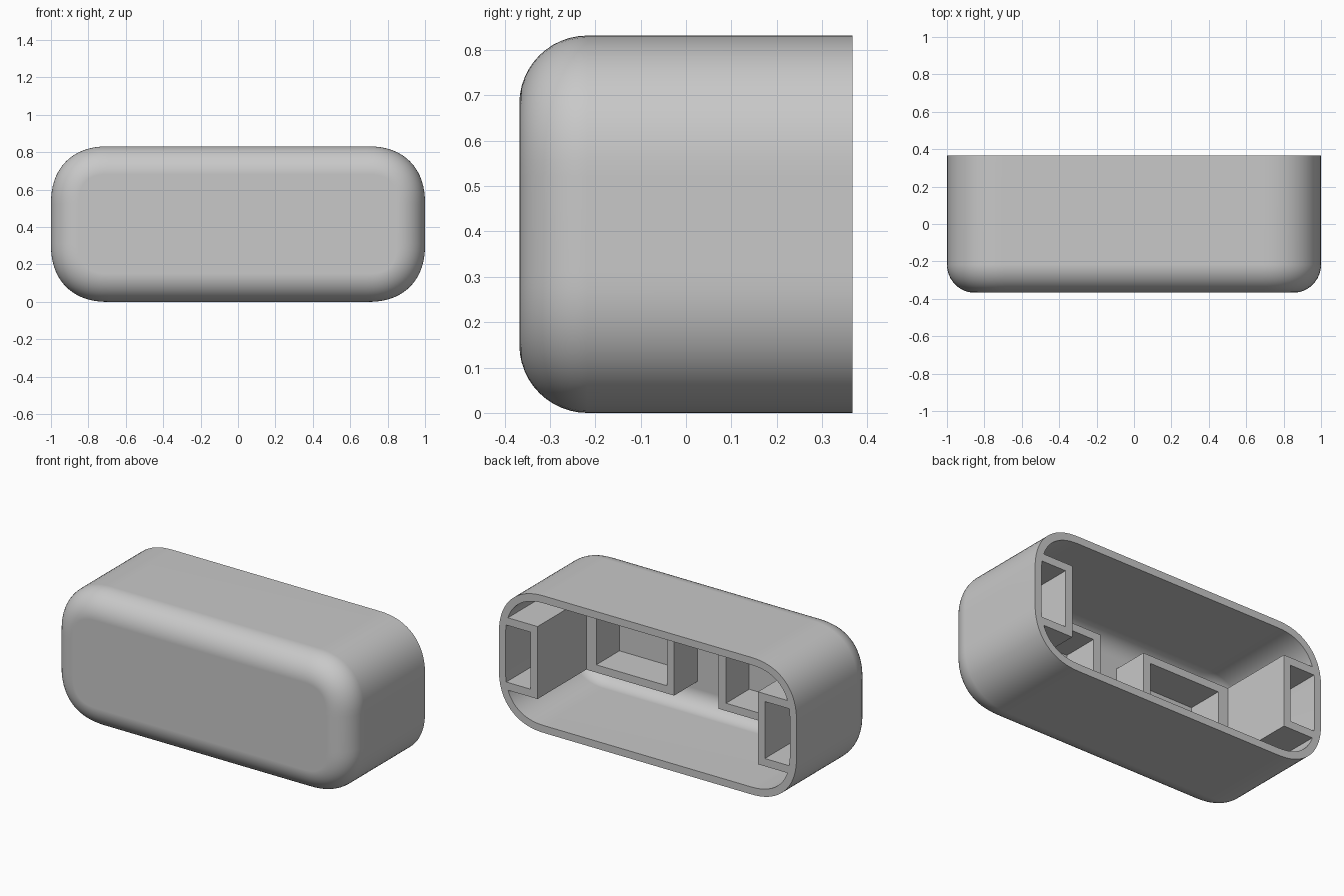
import bpy, bmesh
from math import sin, cos, pi

if "Cube" in bpy.data.objects:
    bpy.data.objects.remove(bpy.data.objects["Cube"], do_unlink=True)

HALF_X, HEIGHT, HALF_Y = 1.0, 0.832, 0.3675
CORNER, POWER = 0.31, 2.3      # soft squircle corners of the outline
FILLET, WALL = 0.15, 0.045     # rounded front edge, shell thickness
STEPS = 18


def outline(inset):
    """Rounded rectangle in x and z, moved inward along its normals."""
    pts = []
    quarters = [(1, 1), (-1, 1), (-1, -1), (1, -1)]
    for q, (sx, sz) in enumerate(quarters):
        for i in range(STEPS + 1):
            t = pi / 2 * (i if q % 2 == 0 else STEPS - i) / STEPS
            c, s = max(cos(t), 0), max(sin(t), 0)
            k = 2 / POWER
            nx, nz = c ** (2 - k), s ** (2 - k)
            size = (nx * nx + nz * nz) ** 0.5
            x = HALF_X - CORNER + CORNER * c ** k - inset * nx / size
            z = HEIGHT / 2 - CORNER + CORNER * s ** k - inset * nz / size
            pts.append((sx * x, HEIGHT / 2 + sz * z))
    return pts


def to_object(bm, name):
    bmesh.ops.recalc_face_normals(bm, faces=bm.faces)
    mesh = bpy.data.meshes.new(name)
    bm.to_mesh(mesh)
    bm.free()
    obj = bpy.data.objects.new(name, mesh)
    bpy.context.collection.objects.link(obj)
    return obj


def rounded_solid(name, wall, back):
    """Solid with a filleted front, offset inward by the wall thickness."""
    bm = bmesh.new()
    radius, centre = FILLET - wall, FILLET - HALF_Y
    rings = [(FILLET - radius * sin(a), centre - radius * cos(a))
             for a in (pi / 2 * i / 12 for i in range(13))]
    rings.append((wall, back))
    loops = [[bm.verts.new((x, y, z)) for x, z in outline(d)] for d, y in rings]
    for a, b in zip(loops, loops[1:]):
        for i in range(len(a)):
            j = (i + 1) % len(a)
            bm.faces.new((a[i], a[j], b[j], b[i]))
    bm.faces.new(loops[0])
    bm.faces.new(loops[-1])
    return to_object(bm, name)


def add_box(bm, x, y, z):
    verts = bmesh.ops.create_cube(bm, size=1)["verts"]
    for v in verts:
        v.co = [lo + (hi - lo) * (c + 0.5) for c, (lo, hi) in zip(v.co, (x, y, z))]


def apply_cut(target, cutter):
    mod = target.modifiers.new("cut", 'BOOLEAN')
    mod.operation, mod.solver, mod.use_self = 'DIFFERENCE', 'EXACT', True
    mod.object = cutter
    bpy.context.view_layer.objects.active = target
    bpy.ops.object.modifier_apply(modifier=mod.name)
    bpy.data.objects.remove(cutter, do_unlink=True)


# Ribs: a deep sleeve at each end and a shallow frame beside it on the front wall
Z0, Z1, T = 0.195, 0.635, 0.047
FULL, SHALLOW = (-1, 0.6), (-1, -0.10)
ribs_bm = bmesh.new()
for side in (1, -1):
    def span(a, b):
        return tuple(sorted((side * a, side * b)))
    add_box(ribs_bm, span(0.74, 0.787), FULL, (Z0, Z1))
    add_box(ribs_bm, span(0.15, 0.199), SHALLOW, (Z0, Z1))
    add_box(ribs_bm, span(0.673, 0.76), SHALLOW, (Z0, Z1))
    for z in ((Z0, Z0 + T), (Z1 - T, Z1)):
        add_box(ribs_bm, span(0.76, 1.2), FULL, z)
        add_box(ribs_bm, span(0.17, 0.70), SHALLOW, z)
ribs = to_object(ribs_bm, "ribs")

# Shell: outer body minus a cavity that leaves the ribs standing
shell = rounded_solid("shell", 0, HALF_Y)
cavity = rounded_solid("cavity", WALL, HALF_Y + 0.1)
apply_cut(cavity, ribs)
apply_cut(shell, cavity)

# Colour
grey = bpy.data.materials.new("light grey")
grey.use_nodes = True
colour = (0.58, 0.58, 0.58, 1)
grey.diffuse_color = colour
grey.node_tree.nodes["Principled BSDF"].inputs["Base Color"].default_value = colour
shell.data.materials.clear()
shell.data.materials.append(grey)

# Smooth curves, crisp edges, flat faces kept flat
bpy.ops.object.select_all(action='DESELECT')
shell.select_set(True)
bpy.context.view_layer.objects.active = shell
bpy.ops.object.shade_smooth_by_angle(angle=pi / 6)
weighted = shell.modifiers.new("flat faces", 'WEIGHTED_NORMAL')
weighted.keep_sharp = True
